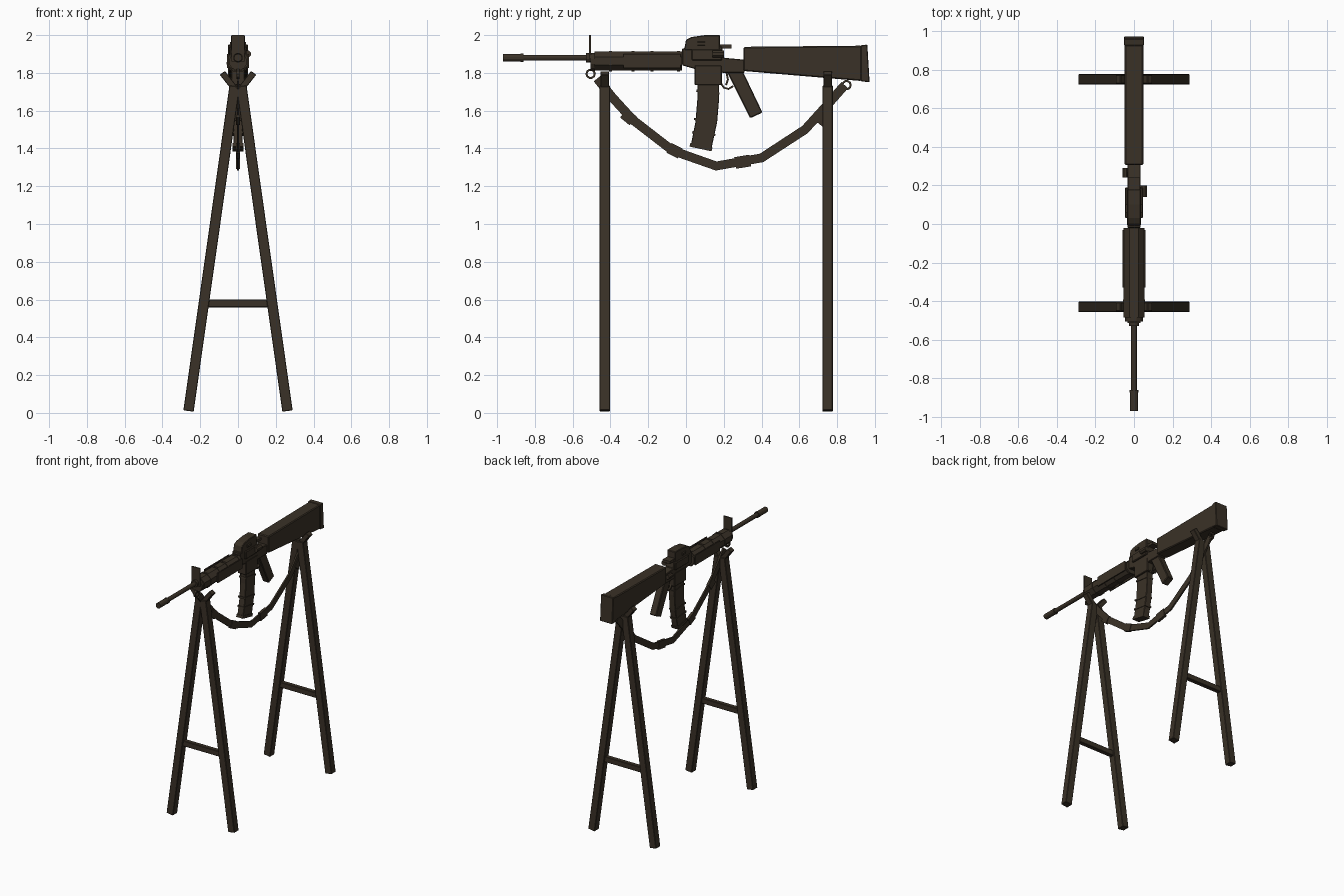
import bpy, bmesh, math
from mathutils import Vector

cube = bpy.data.objects.get("Cube")
if cube:
    bpy.data.objects.remove(cube, do_unlink=True)

colour = (0.042, 0.031, 0.020, 1)
wood = bpy.data.materials.new("dark_brown")
wood.use_nodes = True
wood.diffuse_color = colour
wood.node_tree.nodes["Principled BSDF"].inputs["Base Color"].default_value = colour


def finish(name, bm, bevel=0):
    bmesh.ops.recalc_face_normals(bm, faces=bm.faces)
    mesh = bpy.data.meshes.new(name)
    bm.to_mesh(mesh)
    bm.free()
    mesh.materials.append(wood)
    ob = bpy.data.objects.new(name, mesh)
    bpy.context.collection.objects.link(ob)
    if bevel:
        mod = ob.modifiers.new("bevel", "BEVEL")
        mod.width, mod.segments = bevel, 1
    return ob


def profile(name, points, half, x=0, bevel=0):
    """Side outline (y, z) extruded across x."""
    bm = bmesh.new()
    face = bm.faces.new([bm.verts.new((x - half, y, z)) for y, z in points])
    out = bmesh.ops.extrude_face_region(bm, geom=[face])
    verts = [v for v in out["geom"] if isinstance(v, bmesh.types.BMVert)]
    bmesh.ops.translate(bm, vec=(2 * half, 0, 0), verts=verts)
    return finish(name, bm, bevel)


def box(name, half, y0, y1, z0, z1, x=0, bevel=0):
    return profile(name, [(y0, z0), (y1, z0), (y1, z1), (y0, z1)], half, x, bevel)


def tube(name, radius, y0, y1, z, sides=12, x=0, squash=1):
    """Round bar lying along y."""
    bm = bmesh.new()
    rings = []
    for y in (y0, y1):
        rings.append([bm.verts.new((x + radius * math.cos(a), y, z + radius * squash * math.sin(a)))
                      for a in (2 * math.pi * (i + 0.5) / sides for i in range(sides))])
        bm.faces.new(rings[-1])
    for i in range(sides):
        j = (i + 1) % sides
        bm.faces.new((rings[0][i], rings[0][j], rings[1][j], rings[1][i]))
    return finish(name, bm)


def beam(name, a, b, wide, deep):
    """Square timber from a to b in a plane facing the front."""
    a, b = Vector(a), Vector(b)
    d = (b - a).normalized()
    side = Vector((d.z, 0, -d.x)) * wide / 2
    depth = Vector((0, deep / 2, 0))
    bm = bmesh.new()
    ends = [[bm.verts.new(p + s * side + t * depth) for s, t in ((-1, -1), (1, -1), (1, 1), (-1, 1))]
            for p in (a, b)]
    for e in ends:
        bm.faces.new(e)
    for i in range(4):
        j = (i + 1) % 4
        bm.faces.new((ends[0][i], ends[0][j], ends[1][j], ends[1][i]))
    return finish(name, bm, 0.003)


def ribbon(name, path, width, half, closed=False):
    """Band following a (y, z) path."""
    pts = [Vector(p) for p in path]
    n = len(pts)
    upper, lower = [], []
    for i, p in enumerate(pts):
        q = pts[(i + 1) % n] if closed or i < n - 1 else p
        r = pts[i - 1] if closed or i else p
        d = (q - r).normalized()
        normal = Vector((-d.y, d.x)) * width / 2
        upper.append(p + normal)
        lower.append(p - normal)
    bm = bmesh.new()
    rows = [[bm.verts.new((x, *p)) for p in edge]
            for edge, x in ((upper, -half), (upper, half), (lower, half), (lower, -half))]
    for k in range(4):
        for i in range(n if closed else n - 1):
            j = (i + 1) % n
            bm.faces.new((rows[k][i], rows[k][j], rows[(k + 1) % 4][j], rows[(k + 1) % 4][i]))
    if not closed:
        for i in (0, n - 1):
            bm.faces.new([row[i] for row in rows])
    return finish(name, bm)


def ring(name, y, z, radius):
    path = [(y + radius * math.cos(a), z + radius * math.sin(a))
            for a in (2 * math.pi * i / 10 for i in range(10))]
    return ribbon(name, path, 0.011, 0.008, True)


# Two A-frame stands with forked tops
for label, y in (("front", -0.43), ("back", 0.75)):
    for side, s in (("left", 1), ("right", -1)):
        beam(f"{label}_stand_{side}_leg", (s * 0.262, y, 0.01), (s * 0.018, y, 1.73), 0.055, 0.054)
        beam(f"{label}_stand_{side}_prong", (s * 0.012, y, 1.71), (s * 0.083, y, 1.80), 0.034, 0.045)
    beam(f"{label}_stand_crossbar", (-0.165, y, 0.58), (0.165, y, 0.58), 0.042, 0.034)

# Barrel and muzzle
tube("barrel", 0.016, -0.92, -0.47, 1.88)
tube("muzzle", 0.021, -0.97, -0.865, 1.88)
tube("muzzle_collar", 0.023, -0.875, -0.86, 1.88)
tube("barrel_collar", 0.026, -0.53, -0.50, 1.88)

# Front sight plate and clamp
box("front_sight", 0.035, -0.513, -0.503, 1.86, 2.0)
tube("handguard_cap", 0.048, -0.505, -0.475, 1.86)

# Handguard with ribs
tube("handguard", 0.058, -0.485, -0.02, 1.862, 8, squash=0.94)
for i, y in enumerate((-0.40, -0.28, -0.18, -0.04)):
    tube(f"handguard_rib_{i + 1}", 0.062, y - 0.008, y + 0.008, 1.862, 8, squash=0.96)
for s in (-1, 1):
    box("handguard_rail", 0.004, -0.33, -0.03, 1.825, 1.90, s * 0.055)

# Receiver
profile("receiver", [(-0.02, 1.84), (0.05, 1.82), (0.20, 1.80), (0.31, 1.80),
                     (0.31, 1.87), (0.20, 1.88), (0.19, 1.94), (-0.02, 1.93)], 0.034, bevel=0.004)
box("magazine_well", 0.036, 0.045, 0.19, 1.735, 1.84, bevel=0.004)
box("receiver_side_plate", 0.046, 0.03, 0.19, 1.865, 1.925, bevel=0.005)
tube("forward_knob", 0.02, 0.14, 0.20, 1.90, 8, x=0.05)
tube("rear_knob", 0.016, 0.24, 0.29, 1.85, 8, x=-0.045)
profile("carry_handle", [(-0.01, 1.92), (0.0, 1.975), (0.03, 1.99), (0.10, 2.0),
                         (0.18, 2.0), (0.18, 1.92)], 0.036, bevel=0.004)
box("rear_sight", 0.03, 0.17, 0.24, 1.93, 1.95)
tube("handle_screw", 0.047, 0.06, 0.10, 1.955, 8, squash=0.4)

# Curved magazine with ribs
profile("magazine", [(0.06, 1.76), (0.175, 1.76), (0.175, 1.66), (0.165, 1.54),
                     (0.135, 1.40), (0.025, 1.415), (0.05, 1.54), (0.06, 1.66)], 0.025, bevel=0.003)
profile("magazine_base", [(0.018, 1.41), (0.135, 1.385), (0.14, 1.405), (0.024, 1.43)], 0.029)
for i, z in enumerate((1.48, 1.55, 1.70)):
    shift = (1.66 - min(z, 1.66)) * 0.12
    profile("magazine_rib", [(0.054 - shift, z), (0.176 - shift, z - 0.015),
                             (0.178 - shift, z - 0.003), (0.056 - shift, z + 0.012)], 0.029)

# Grip, trigger and guard
profile("grip", [(0.215, 1.81), (0.30, 1.81), (0.405, 1.59), (0.34, 1.56), (0.235, 1.77)],
        0.027, bevel=0.005)
ribbon("trigger_guard", [(0.185, 1.745), (0.20, 1.722), (0.225, 1.715), (0.25, 1.73)], 0.01, 0.012)
ribbon("trigger", [(0.215, 1.80), (0.222, 1.765), (0.212, 1.735)], 0.01, 0.006)

# Shoulder stock and butt plate
profile("stock", [(0.305, 1.81), (0.93, 1.757), (0.93, 1.944), (0.305, 1.938)], 0.048, bevel=0.006)
profile("butt_plate", [(0.925, 1.756), (0.972, 1.75), (0.96, 1.95), (0.925, 1.946)], 0.053, bevel=0.004)

# Hanging strap, buckles and swivels
strap = [(-0.47, 1.77), (-0.39, 1.67), (-0.28, 1.55), (-0.07, 1.388), (0.16, 1.307),
         (0.40, 1.35), (0.63, 1.50), (0.73, 1.61), (0.84, 1.735)]
ribbon("strap", strap, 0.048, 0.006)
ribbon("strap_buckle_front", [(-0.33, 1.587), (-0.28, 1.546)], 0.06, 0.01)
ribbon("strap_buckle_middle", [(0.26, 1.323), (0.34, 1.336)], 0.062, 0.01)
ribbon("strap_buckle_low", [(-0.09, 1.403), (-0.03, 1.373)], 0.058, 0.01)
profile("strap_keeper", [(0.68, 1.55), (0.73, 1.51), (0.74, 1.62)], 0.01)
ring("front_swivel", -0.505, 1.795, 0.022)
ring("back_swivel", 0.85, 1.735, 0.022)
